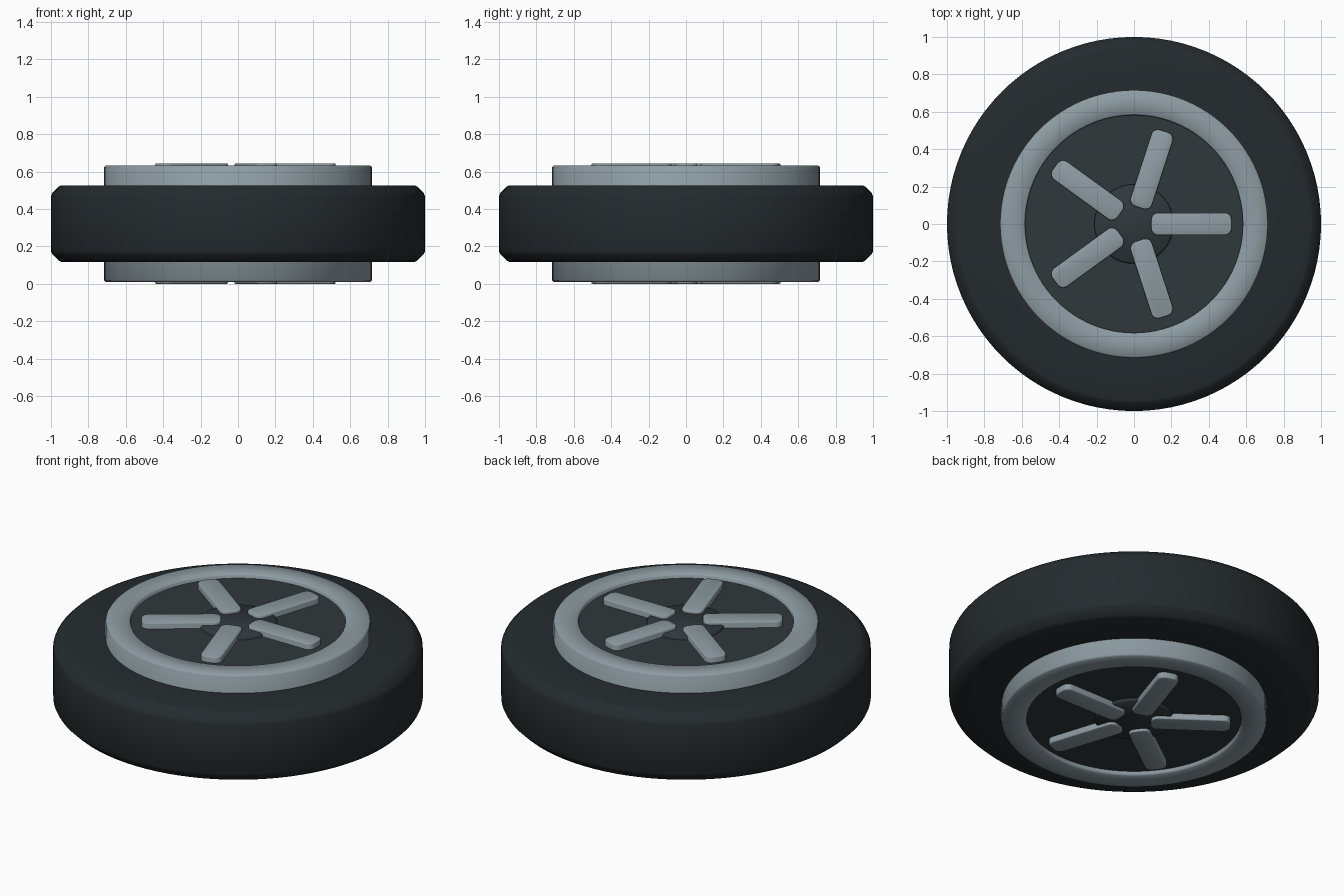
import bpy, bmesh, math
from mathutils import Matrix

if "Cube" in bpy.data.objects:
    bpy.data.objects.remove(bpy.data.objects["Cube"])

MID = 0.322      # mid height; the wheel is mirrored about this plane
SEG = 96


def material(name, rgb):
    m = bpy.data.materials.new(name)
    m.diffuse_color = (*rgb, 1)
    m.use_nodes = True
    m.node_tree.nodes["Principled BSDF"].inputs["Base Color"].default_value = m.diffuse_color
    return m


RUBBER = material("rubber", (0.018, 0.024, 0.027))
METAL = material("metal", (0.27, 0.335, 0.365))
DARK = material("dark_metal", (0.03, 0.04, 0.044))


def finish(name, bm, mat, angle=30):
    bmesh.ops.recalc_face_normals(bm, faces=bm.faces)
    mesh = bpy.data.meshes.new(name)
    bm.to_mesh(mesh)
    bm.free()
    mesh.materials.append(mat)
    ob = bpy.data.objects.new(name, mesh)
    bpy.context.collection.objects.link(ob)
    ob.location.z = MID
    bpy.ops.object.select_all(action='DESELECT')
    ob.select_set(True)
    bpy.context.view_layer.objects.active = ob
    bpy.ops.object.shade_smooth_by_angle(angle=math.radians(angle))
    return ob


def lathe(name, half, mat, closed, angle=30):
    """Revolve an upper half profile (radius, height) plus its mirror image."""
    pts = half + [(r, -h) for r, h in reversed(half)]
    bm = bmesh.new()
    vs = [bm.verts.new((r, 0, h)) for r, h in pts]
    pairs = list(zip(vs, vs[1:])) + ([(vs[-1], vs[0])] if closed else [])
    edges = [bm.edges.new(p) for p in pairs]
    bmesh.ops.spin(bm, geom=vs + edges, axis=(0, 0, 1), cent=(0, 0, 0),
                   angle=math.tau, steps=SEG)
    bmesh.ops.remove_doubles(bm, verts=bm.verts, dist=1e-5)
    return finish(name, bm, mat, angle)


# Tyre with softened chamfers
lathe("tyre", [(0.69, 0.205), (0.943, 0.205), (0.957, 0.199),
               (0.993, 0.163), (1.0, 0.148)], RUBBER, True)

# Bright rim ring, proud of the tyre on both sides
lathe("rim", [(0.582, 0.303), (0.59, 0.311), (0.708, 0.311), (0.716, 0.303)],
      METAL, True, 50)

# Dark wheel disc and hub
lathe("wheel_disc", [(0, 0.287), (0.60, 0.287)], DARK, False)
lathe("hub", [(0, 0.306), (0.203, 0.306), (0.212, 0.297)], DARK, False, 50)

# Five round-cornered spokes showing on both faces
for i in range(5):
    bm = bmesh.new()
    bmesh.ops.create_cube(bm, size=1, matrix=Matrix.Translation((0.307, 0, 0))
                          @ Matrix.Diagonal((0.43, 0.12, 0.644, 1)))
    upright = [e for e in bm.edges
               if abs(e.verts[0].co.z - e.verts[1].co.z) > 0.1]
    bmesh.ops.bevel(bm, geom=upright, offset=0.038, segments=5, profile=0.5,
                    affect='EDGES')
    rims = [e for e in bm.edges
            if abs(e.verts[0].co.z - e.verts[1].co.z) < 0.1]
    bmesh.ops.bevel(bm, geom=rims, offset=0.006, segments=2, profile=0.5,
                    affect='EDGES')
    spoke = finish(f"spoke_{i + 1}", bm, METAL, 50)
    spoke.rotation_euler.z = i * math.tau / 5
